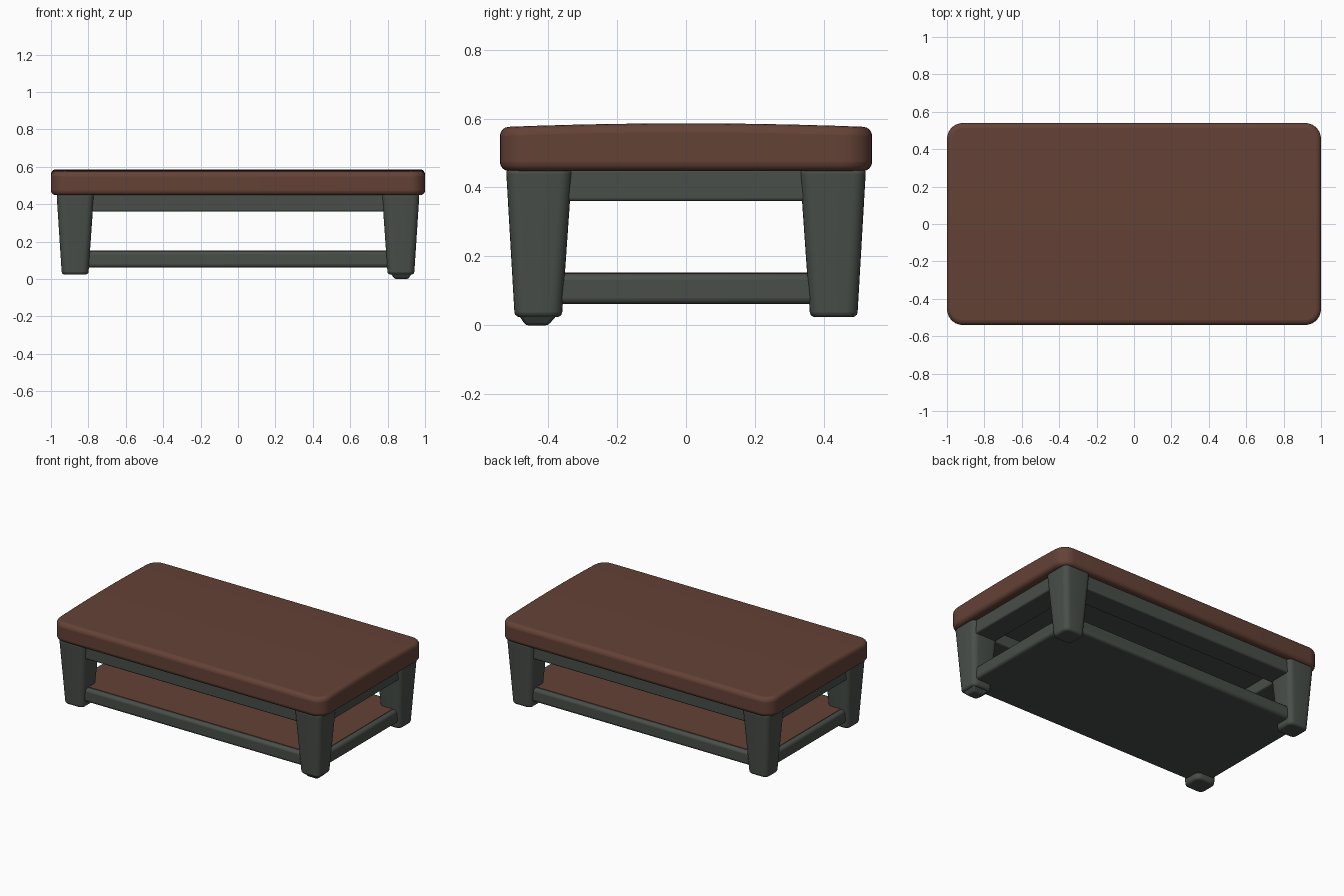
import bpy, bmesh

if "Cube" in bpy.data.objects:
    bpy.data.objects.remove(bpy.data.objects["Cube"])


def material(name, rgb):
    m = bpy.data.materials.new(name)
    m.diffuse_color = (*rgb, 1)
    m.use_nodes = True
    m.node_tree.nodes["Principled BSDF"].inputs["Base Color"].default_value = m.diffuse_color
    return m


BROWN = material("brown leather", (0.127, 0.054, 0.037))
GREY = material("dark grey frame", (0.066, 0.077, 0.068))


def finish(name, bm, mat, bevel=0.0, segments=3):
    """Turn a bmesh into a smooth-shaded object with rounded edges."""
    bmesh.ops.recalc_face_normals(bm, faces=bm.faces)
    mesh = bpy.data.meshes.new(name)
    bm.to_mesh(mesh)
    bm.free()
    mesh.materials.append(mat)
    ob = bpy.data.objects.new(name, mesh)
    bpy.context.collection.objects.link(ob)
    if bevel:
        mod = ob.modifiers.new("rounded edges", 'BEVEL')
        mod.width, mod.segments = bevel, segments
        mod.limit_method, mod.angle_limit = 'ANGLE', 0.7
    bpy.ops.object.select_all(action='DESELECT')
    ob.select_set(True)
    bpy.context.view_layer.objects.active = ob
    bpy.ops.object.shade_smooth_by_angle(angle=0.7)
    return ob


def frustum(bottom, top, z0, z1):
    """Tapered box; bottom and top are (x0, x1, y0, y1)."""
    bm = bmesh.new()
    bmesh.ops.create_cube(bm, size=2)
    for v in bm.verts:
        x0, x1, y0, y1 = top if v.co.z > 0 else bottom
        v.co = (x1 if v.co.x > 0 else x0, y1 if v.co.y > 0 else y0,
                z1 if v.co.z > 0 else z0)
    return bm


def box(name, x0, x1, y0, y1, z0, z1, mat, bevel):
    r = (x0, x1, y0, y1)
    return finish(name, frustum(r, r, z0, z1), mat, bevel)


def span(a, b, s):
    return (a, b) if s > 0 else (-b, -a)


def is_vertical(e):
    d = e.verts[0].co - e.verts[1].co
    return abs(d.z) > 0.05


# Padded top: crowned across its depth, rounded corners and edges
bm = frustum((-1, 1, -.54, .54), (-1, 1, -.54, .54), .448, .575)
along_y = [e for e in bm.edges if abs(e.verts[0].co.y - e.verts[1].co.y) > .5]
bmesh.ops.subdivide_edges(bm, edges=along_y, cuts=9, use_grid_fill=True)
for v in bm.verts:
    if v.co.z > .5:
        v.co.z += .011 * (1 - (v.co.y / .54) ** 2)
corners = [e for e in bm.edges if is_vertical(e)
           and abs(e.verts[0].co.x) > .99 and abs(e.verts[0].co.y) > .53]
bmesh.ops.bevel(bm, geom=corners, offset=.085, segments=7, profile=.5,
                affect='EDGES')
finish("padded_top", bm, BROWN, .026, 4)

# Tapered legs, mirrored to the four corners
for sx, xn in ((-1, "left"), (1, "right")):
    for sy, yn in ((-1, "front"), (1, "back")):
        low = span(.80, .942, sx) + span(.36, .497, sy)
        high = span(.77, .97, sx) + span(.33, .522, sy)
        bm = frustum(low, high, .024, .455)
        bmesh.ops.bevel(bm, geom=[e for e in bm.edges if is_vertical(e)],
                        offset=.035, segments=5, profile=.5, affect='EDGES')
        finish(f"{yn}_{xn}_leg", bm, GREY, .014, 3)

# Chamfered foot tip under the front right leg
tip = frustum((.84, .91, -.465, -.40), (.805, .937, -.492, -.365), 0, .04)
finish("front_right_foot_tip", tip, GREY, .008, 2)

# Apron frame under the top, with a recessed panel closing it
for s, yn, xn in ((-1, "front", "left"), (1, "back", "right")):
    box(f"{yn}_apron", -.93, .93, *span(.34, .495, s), .36, .455, GREY, .01)
    box(f"{xn}_apron", *span(.79, .945, s), -.48, .48, .36, .455, GREY, .01)
box("under_panel", -.85, .85, -.4, .4, .43, .452, GREY, 0)

# Lower shelf: grey tray with a brown upper face
box("shelf_frame", -.925, .925, -.475, .475, .062, .15, GREY, .018)
box("shelf_panel", -.895, .895, -.445, .445, .147, .153, BROWN, 0)
